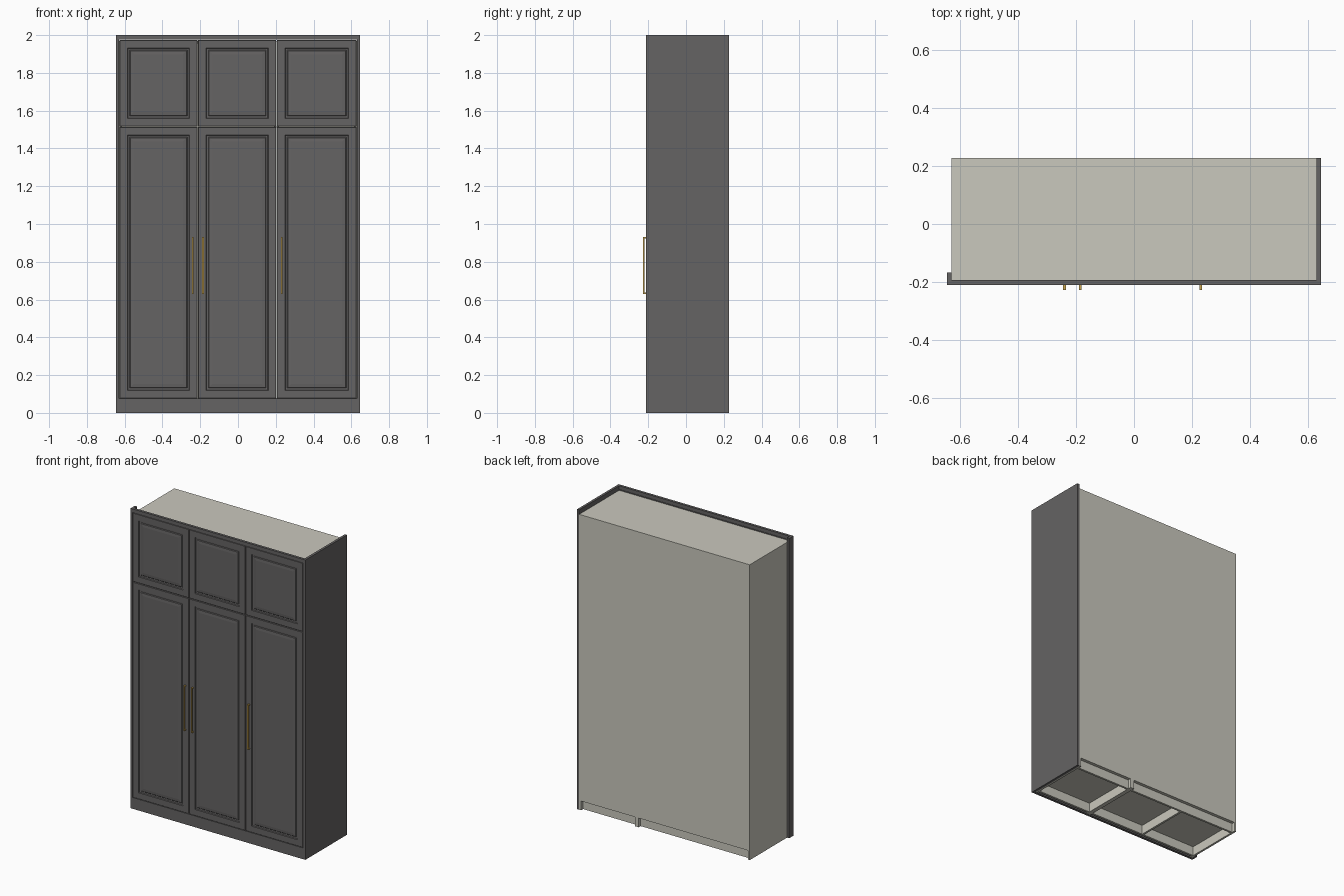
import bpy, bmesh
from mathutils import Vector

cube = bpy.data.objects.get("Cube")
if cube:
    bpy.data.objects.remove(cube, do_unlink=True)


def material(name, rgb):
    m = bpy.data.materials.new(name)
    m.use_nodes = True
    m.diffuse_color = (*rgb, 1)
    m.node_tree.nodes["Principled BSDF"].inputs["Base Color"].default_value = (*rgb, 1)
    return m


dark = material("charcoal paint", (0.13, 0.125, 0.125))
light = material("pale board", (0.59, 0.58, 0.51))
gold = material("brass", (0.60, 0.38, 0.08))


def finish(bm, name, mat):
    bmesh.ops.recalc_face_normals(bm, faces=bm.faces[:])
    mesh = bpy.data.meshes.new(name)
    bm.to_mesh(mesh)
    bm.free()
    mesh.materials.append(mat)
    ob = bpy.data.objects.new(name, mesh)
    bpy.context.collection.objects.link(ob)
    return ob


def add_box(bm, x, y, z):
    """Add a box given (low, high) pairs on each axis."""
    verts = bmesh.ops.create_cube(bm, size=1)["verts"]
    for v in verts:
        v.co = Vector([(a + b) / 2 + c * (b - a) for (a, b), c in zip((x, y, z), v.co)])


def box(name, mat, x, y, z):
    bm = bmesh.new()
    add_box(bm, x, y, z)
    return finish(bm, name, mat)


FRONT, DOOR_BACK, BACK = -0.211, -0.194, 0.227
BASE, SPLIT, DOOR_TOP, TOP = 0.075, 1.515, 1.974, 2.0
LEFT, RIGHT, OUT = -0.629, 0.629, 0.645
BODY_TOP = 1.97
BOARD = 0.014
MID = 0.204
BODY_FRONT = DOOR_BACK + 0.001


# Two carcasses, each a hollow case of boards on a recessed plinth
def carcass(prefix, x0, x1):
    depth = (BODY_FRONT, BACK)
    inner = (x0 + BOARD, x1 - BOARD)
    box(prefix + "_side_a", light, (x0, x0 + BOARD), depth, (0, BODY_TOP))
    box(prefix + "_side_b", light, (x1 - BOARD, x1), depth, (0, BODY_TOP))
    box(prefix + "_top", light, inner, depth, (BODY_TOP - BOARD, BODY_TOP))
    box(prefix + "_floor", light, inner, depth, (BASE - BOARD, BASE))
    box(prefix + "_back", light, inner, (BACK - 0.008, BACK), (BASE - BOARD, BODY_TOP))
    for end, y in (("front", BODY_FRONT + 0.012), ("back", BACK - 0.035)):
        box(prefix + "_plinth_" + end, light, inner, (y, y + BOARD), (0, BASE - BOARD))


carcass("wide_carcass", LEFT, MID)
carcass("narrow_carcass", MID, RIGHT)
box("plinth_crossbar", light, (-0.22, -0.206),
    (BODY_FRONT + 0.026, BACK - 0.035), (0, BASE - BOARD))

# Painted surround
box("end_panel", dark, (RIGHT, OUT), (FRONT, BACK), (0, TOP))
box("filler_face", dark, (-OUT, LEFT), (FRONT, -0.167), (0, TOP))
box("top_strip", dark, (LEFT, RIGHT), (FRONT, DOOR_BACK), (DOOR_TOP + 0.002, TOP))
box("kick_board", dark, (LEFT, RIGHT), (FRONT, DOOR_BACK), (0, BASE))


# Doors with a routed groove around a raised centre panel
def door(name, x0, x1, z0, z1):
    bm = bmesh.new()
    add_box(bm, (x0, x1), (FRONT, DOOR_BACK), (z0, z1))
    bm.normal_update()
    face = min(bm.faces, key=lambda f: f.calc_center_median().y)
    # Each step: inset width, then the depth behind the door face
    for width, depth in ((0.0015, 0), (0.040, 0), (0.003, 0.006), (0.009, 0.007),
                         (0.004, 0.003), (0.018, 0.001)):
        bmesh.ops.inset_region(bm, faces=[face], thickness=width, use_even_offset=True)
        for v in face.verts:
            v.co.y = FRONT + depth
    # Ease the outer front edge
    for v in bm.verts:
        on_rim = min(abs(v.co.x - x0), abs(v.co.x - x1), abs(v.co.z - z0), abs(v.co.z - z1))
        if v.co.y < FRONT + 0.0001 and on_rim < 0.0001:
            v.co.y = FRONT + 0.0015
    return finish(bm, name, dark)


edges = (LEFT, -0.213, MID, RIGHT)
gap = 0.002
for side, x0, x1 in zip(("right", "centre", "left"), edges, edges[1:]):
    door(side + "_tall_door", x0 + gap, x1 - gap, BASE + gap, SPLIT - gap)
    door(side + "_upper_door", x0 + gap, x1 - gap, SPLIT + gap, DOOR_TOP)


# Slim square bar handles with a post at each end
def handle(name, x):
    bm = bmesh.new()
    w, z0, z1, post = 0.0045, 0.63, 0.93, 0.008
    add_box(bm, (x - w, x + w), (-0.227, -0.221), (z0, z1))
    for z in (z0, z1 - post):
        add_box(bm, (x - w, x + w), (-0.221, FRONT), (z, z + post))
    finish(bm, name, gold)


for side, x in (("right", -0.24), ("centre", -0.185), ("left", 0.231)):
    handle(side + "_handle", x)
